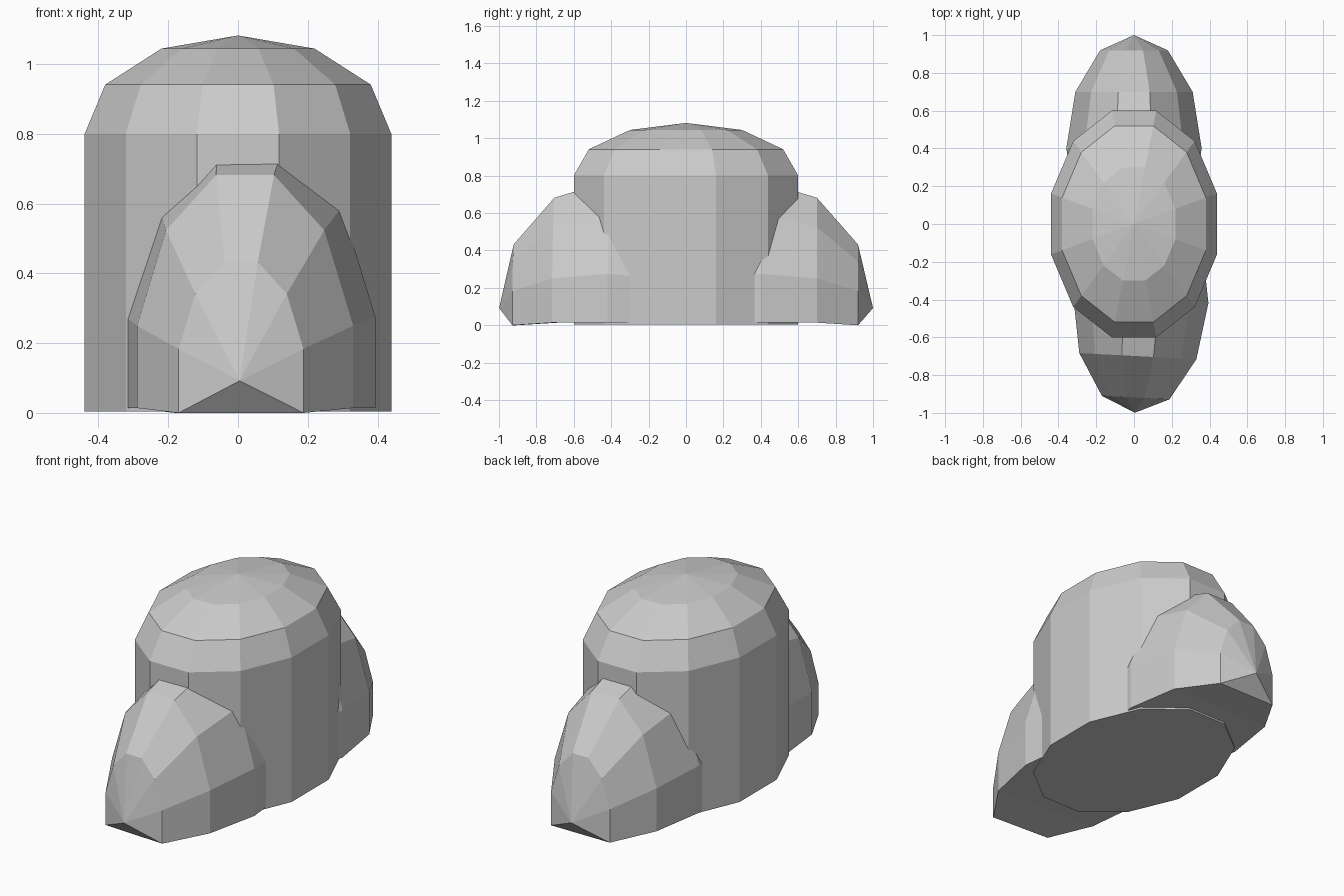
import bpy, bmesh
from math import sin, cos, radians
from mathutils import Matrix

if "Cube" in bpy.data.objects:
    bpy.data.objects.remove(bpy.data.objects["Cube"])


def loft(name, rings, start=None, end=None):
    """Skin closed rings of points; each end is a pole point or a flat cap."""
    bm = bmesh.new()
    loops = [[bm.verts.new(p) for p in ring] for ring in rings]
    n = len(loops[0])
    for a, b in zip(loops, loops[1:]):
        for i in range(n):
            j = (i + 1) % n
            bm.faces.new((a[i], a[j], b[j], b[i]))
    for loop, pole in ((loops[0], start), (loops[-1], end)):
        if pole is None:
            bm.faces.new(loop)
        else:
            tip = bm.verts.new(pole)
            for i in range(n):
                bm.faces.new((loop[i], loop[(i + 1) % n], tip))
    bmesh.ops.recalc_face_normals(bm, faces=bm.faces)
    mesh = bpy.data.meshes.new(name)
    bm.to_mesh(mesh)
    bm.free()
    obj = bpy.data.objects.new(name, mesh)
    bpy.context.collection.objects.link(obj)
    return obj


# Central body: oval twelve-sided wall with a low faceted dome
def oval(scale, z):
    angles = [radians(15 + 30 * i) for i in range(12)]
    return [(0.455 * scale * cos(a), 0.621 * scale * sin(a), z) for a in angles]


levels = [(1, 0.004)] + [(cos(radians(t)), 0.80 + 0.282 * sin(radians(t))) for t in (0, 30, 60)]
loft("domed_body", [oval(s, z) for s, z in levels], end=(0, 0, 1.082))


# End lobes: ellipsoids lying along y, flattened underneath
def lobe(name, x, side, turn):
    place = Matrix.Translation((x, 0.4 * side, 0)) @ Matrix.Rotation(radians(turn), 4, 'Z')
    rings = []
    for t in (30, 60, 90, 120, 150):
        r, y = sin(radians(t)), 0.6 * side * cos(radians(t))
        ring = []
        for i in range(8):
            a = radians(-15 + 30 * i)
            z = 0.092 + 0.705 * r * sin(a)
            if i in (0, 7):
                z = 0.0 if t == 30 else 0.014
            ring.append(place @ Matrix.Translation((0.371 * r * cos(a), y, z)).to_translation())
        rings.append(ring)
    poles = [(place @ Matrix.Translation((0, s * 0.6, 0.092))).to_translation() for s in (side, -side)]
    loft(name, rings, *poles)


lobe("front_lobe", 0.036, -1, -3)
lobe("back_lobe", 0.0, 1, 0)
